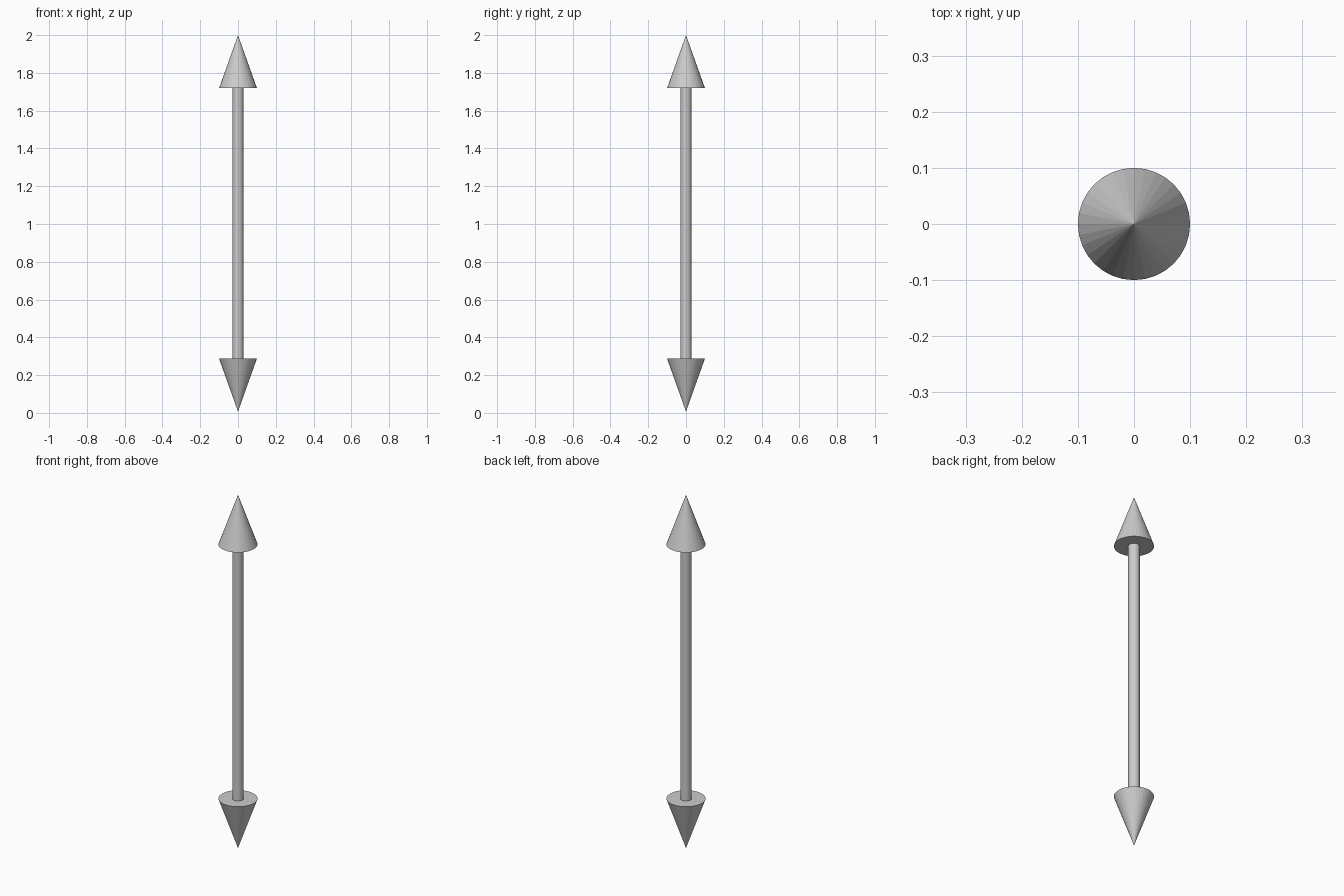
import bpy
import math

if "Cube" in bpy.data.objects:
    bpy.data.objects.remove(bpy.data.objects["Cube"])

SIDES = 32
HEAD_R, HEAD_H, SHAFT_R = 0.10, 0.28, 0.029
TOP_BASE, LOW_BASE = 1.72, 0.287


def arrow_head(name, base_z, up):
    """Closed cone whose base sits at base_z, pointing up or down."""
    sign = 1 if up else -1
    bpy.ops.mesh.primitive_cone_add(
        vertices=SIDES, radius1=HEAD_R, radius2=0, depth=HEAD_H,
        location=(0, 0, base_z + sign * HEAD_H / 2),
        rotation=(0 if up else math.pi, 0, 0))
    bpy.context.object.name = name


# Arrow heads at both ends
arrow_head("upper_arrow_head", TOP_BASE, True)
arrow_head("lower_arrow_head", LOW_BASE, False)

# Shaft joining the two heads
bpy.ops.mesh.primitive_cylinder_add(
    vertices=SIDES, radius=SHAFT_R, depth=TOP_BASE - LOW_BASE,
    location=(0, 0, (TOP_BASE + LOW_BASE) / 2))
bpy.context.object.name = "shaft"
